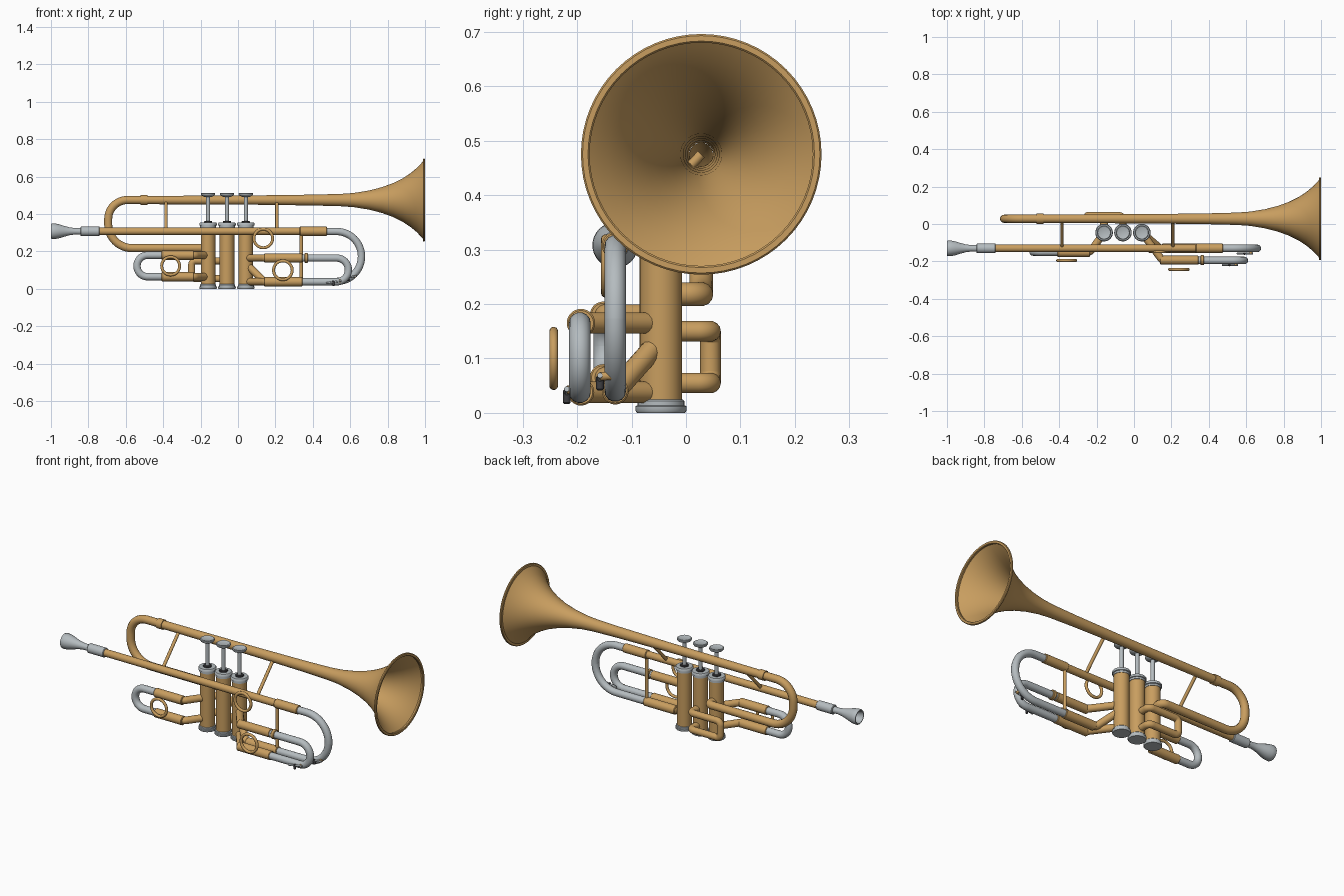
import bpy, bmesh, math
from mathutils import Vector, Matrix

old = bpy.data.objects.get("Cube")
if old:
    bpy.data.objects.remove(old)


def material(name, rgb):
    m = bpy.data.materials.new(name)
    m.use_nodes = True
    m.diffuse_color = (*rgb, 1)
    m.node_tree.nodes["Principled BSDF"].inputs["Base Color"].default_value = (*rgb, 1)
    return m


BRASS = material("brass", (0.58, 0.34, 0.115))
SILVER = material("silver", (0.46, 0.50, 0.52))
DARK = material("dark_felt", (0.05, 0.05, 0.055))


def finish(name, mesh, mat):
    mesh.materials.clear()
    mesh.materials.append(mat)
    ob = bpy.data.objects.new(name, mesh)
    bpy.context.collection.objects.link(ob)
    bpy.ops.object.select_all(action='DESELECT')
    ob.select_set(True)
    bpy.context.view_layer.objects.active = ob
    bpy.ops.object.shade_smooth_by_angle(angle=math.radians(40))
    return ob


def lathe(name, profile, origin, mat, axis='X', steps=32):
    """Spin (distance along axis, radius) pairs around an axis."""
    bm = bmesh.new()
    verts = [bm.verts.new((r, 0, t)) for t, r in profile]
    edges = [bm.edges.new(pair) for pair in zip(verts, verts[1:])]
    bmesh.ops.spin(bm, geom=verts + edges, cent=(0, 0, 0), axis=(0, 0, 1),
                   angle=math.tau, steps=steps, use_duplicate=False)
    bmesh.ops.remove_doubles(bm, verts=bm.verts, dist=1e-5)
    bmesh.ops.recalc_face_normals(bm, faces=bm.faces)
    if axis == 'X':
        bm.transform(Matrix.Rotation(math.pi / 2, 4, 'Y'))
    bm.transform(Matrix.Translation(origin))
    mesh = bpy.data.meshes.new(name)
    bm.to_mesh(mesh)
    bm.free()
    return finish(name, mesh, mat)


def drum(name, a, b, r, origin, mat, axis='X', bevel=0.003):
    """Solid round part with softened rims."""
    return lathe(name, [(a, 0), (a, r - bevel), (a + bevel, r), (b - bevel, r),
                        (b, r - bevel), (b, 0)], origin, mat, axis)


def rounded(points, radius, steps=12):
    """Replace each inner corner of a path by an arc."""
    pts = [Vector(p) for p in points]
    out = [pts[0]]
    for a, p, b in zip(pts, pts[1:], pts[2:]):
        u, v = (a - p).normalized(), (b - p).normalized()
        half = u.angle(v) / 2
        cut = min(radius / math.tan(half), (a - p).length * 0.5, (b - p).length * 0.5)
        rad = cut * math.tan(half)
        mid = (u + v).normalized()
        centre = p + mid * (rad / math.sin(half))
        side = (u - v).normalized()
        sweep = math.pi / 2 - half
        for i in range(steps + 1):
            t = sweep * (1 - 2 * i / steps)
            out.append(centre - mid * rad * math.cos(t) + side * rad * math.sin(t))
    return out + [pts[-1]]


def tube(name, points, r, mat, bend=0.03, cyclic=False, caps=True):
    cu = bpy.data.curves.new(name, 'CURVE')
    cu.dimensions = '3D'
    cu.bevel_depth = r
    cu.bevel_resolution = 5
    cu.use_fill_caps = caps
    path = points if cyclic else rounded(points, bend)
    sp = cu.splines.new('POLY')
    sp.points.add(len(path) - 1)
    for sp_point, p in zip(sp.points, path):
        sp_point.co = (*p, 1)
    sp.use_cyclic_u = cyclic
    temp = bpy.data.objects.new(name, cu)
    bpy.context.collection.objects.link(temp)
    deps = bpy.context.evaluated_depsgraph_get()
    mesh = bpy.data.meshes.new_from_object(temp.evaluated_get(deps))
    bpy.data.objects.remove(temp)
    return finish(name, mesh, mat)


def u_bend(name, x_start, x_end, y, z_top, z_low, r, mat):
    tube(name, [(x_start, y, z_top), (x_end, y, z_top), (x_end, y, z_low), (x_start, y, z_low)],
         r, mat, bend=(z_top - z_low) / 2 - 0.0005)


def finger_ring(name, x, y, z, radius):
    pts = [(x + radius * math.cos(a), y, z + radius * math.sin(a))
           for a in (math.tau * i / 40 for i in range(40))]
    tube(name, pts, 0.008, BRASS, cyclic=True)


BELL_Y, BELL_Z = 0.028, 0.475
PIPE_Y, PIPE_Z = -0.13, 0.308
VALVE_Y = -0.046
VALVES = [-0.16, -0.059, 0.042]

# Bell, rim and bow
lathe("bell", [(-0.5, 0.022), (0.1, 0.025), (0.4, 0.029), (0.55, 0.033), (0.62, 0.038), (0.7, 0.051),
               (0.77, 0.069), (0.83, 0.091), (0.88, 0.116), (0.92, 0.142), (0.955, 0.171),
               (0.98, 0.197), (0.992, 0.211)], (0, BELL_Y, BELL_Z), BRASS, steps=64)
lathe("bell_rim", [(0.988, 0.206), (0.988, 0.218), (0.991, 0.221), (0.997, 0.221), (1.0, 0.218),
                   (1.0, 0.208), (0.997, 0.205), (0.988, 0.206)],
      (0, BELL_Y, BELL_Z), BRASS, steps=64)
tube("bell_bow", [(-0.49, BELL_Y, BELL_Z), (-0.694, BELL_Y, BELL_Z), (-0.694, BELL_Y, 0.218),
                  (-0.42, BELL_Y, 0.218)], 0.022, BRASS, bend=0.128, caps=False)
tube("bell_bow_return", [(-0.42, BELL_Y, 0.218), (VALVES[0], BELL_Y, 0.218),
                         (VALVES[0], VALVE_Y, 0.218)], 0.022, BRASS, bend=0.025)
lathe("bow_collar", [(-0.52, 0.022), (-0.52, 0.027), (-0.485, 0.027), (-0.485, 0.022)],
      (0, BELL_Y, BELL_Z), BRASS)

# Mouthpiece, receiver and lead pipe
PIPE = (0, PIPE_Y, PIPE_Z)
lathe("mouthpiece", [(-0.9, 0.006), (-0.95, 0.022), (-0.985, 0.03), (-1.0, 0.034), (-1.0, 0.039),
                     (-0.994, 0.042), (-0.975, 0.041), (-0.955, 0.037), (-0.93, 0.029),
                     (-0.9, 0.021), (-0.87, 0.017), (-0.82, 0.019)], PIPE, SILVER)
drum("mouthpiece_receiver", -0.842, -0.74, 0.026, PIPE, SILVER)
drum("lead_pipe", -0.75, 0.34, 0.02, PIPE, BRASS)
drum("lead_pipe_sleeve", 0.33, 0.475, 0.0245, PIPE, BRASS)

# Main tuning slide
u_bend("main_slide", 0.34, 0.66, PIPE_Y, PIPE_Z - 0.001, 0.04, 0.02, SILVER)
tube("main_slide_feed", [(VALVES[2], VALVE_Y, 0.135), (0.14, PIPE_Y, 0.04),
                         (0.33, PIPE_Y, 0.04)], 0.02, BRASS)
drum("main_slide_sleeve", 0.15, 0.345, 0.0245, (0, PIPE_Y, 0.04), BRASS)

# Valves
for n, x in enumerate(VALVES, 1):
    at = (x, VALVE_Y, 0)
    drum(f"valve_{n}_casing", 0.015, 0.34, 0.039, at, BRASS, 'Z')
    lathe(f"valve_{n}_bottom_cap", [(0, 0), (0, 0.044), (0.004, 0.047), (0.012, 0.047), (0.014, 0.043),
                                    (0.022, 0.043), (0.025, 0.04), (0.025, 0)], at, SILVER, 'Z')
    lathe(f"valve_{n}_top_cap", [(0.328, 0), (0.328, 0.042), (0.338, 0.042), (0.34, 0.047),
                                 (0.35, 0.047), (0.355, 0.043), (0.355, 0)], at, SILVER, 'Z')
    drum(f"valve_{n}_felt", 0.35, 0.363, 0.022, at, DARK, 'Z')
    drum(f"valve_{n}_stem", 0.355, 0.505, 0.011, at, SILVER, 'Z')
    lathe(f"valve_{n}_button", [(0.492, 0), (0.492, 0.02), (0.5, 0.035), (0.505, 0.038), (0.511, 0.038),
                                (0.514, 0.034), (0.511, 0.028), (0.511, 0)], at, SILVER, 'Z')

# First valve slide
for part, z in (("upper", 0.18), ("lower", 0.065)):
    tube(f"first_slide_{part}_feed", [(VALVES[0], VALVE_Y, z), (-0.235, -0.15, z),
                                      (-0.4, -0.15, z)], 0.02, BRASS)
    drum(f"first_slide_{part}_sleeve", -0.41, -0.235, 0.0245, (0, -0.152, z), BRASS)
u_bend("first_slide", -0.39, -0.54, -0.15, 0.18, 0.065, 0.02, SILVER)

# Second valve slide on the back
tube("second_slide", [(VALVES[1], VALVE_Y, 0.15), (VALVES[1], 0.045, 0.15), (-0.248, 0.045, 0.15),
                      (-0.248, 0.045, 0.055), (VALVES[1], 0.045, 0.055),
                      (VALVES[1], VALVE_Y, 0.055)], 0.019, BRASS, bend=0.022)

# Third valve slide
for part, z, r in (("upper", 0.165, 0.0235), ("lower", 0.038, 0.0245)):
    tube(f"third_slide_{part}_feed", [(VALVES[2], VALVE_Y, z), (0.15, -0.193, z),
                                      (0.33, -0.193, z)], 0.02, BRASS)
    drum(f"third_slide_{part}_sleeve", 0.14, 0.345, r, (0, -0.193, z), BRASS)
drum("third_slide_collar", 0.355, 0.375, 0.026, (0, -0.193, 0.165), BRASS)
u_bend("third_slide", 0.33, 0.59, -0.195, 0.165, 0.038, 0.02, SILVER)

# Finger rings
finger_ring("first_slide_ring", -0.36, -0.195, 0.123, 0.048)
finger_ring("third_slide_ring", 0.24, -0.243, 0.1, 0.05)
finger_ring("lead_pipe_ring", 0.135, -0.148, 0.27, 0.05)

# Braces
for part, x in (("rear", -0.385), ("front", 0.208)):
    tube(f"{part}_brace", [(x, BELL_Y, BELL_Z), (x, PIPE_Y, PIPE_Z)], 0.009, BRASS)
tube("slide_brace", [(0.338, PIPE_Y, PIPE_Z), (0.338, PIPE_Y, 0.04)], 0.009, BRASS)

# Water keys
for part, x, y, z in (("third", 0.47, -0.219, 0.03), ("main", 0.55, -0.158, 0.055)):
    tube(f"{part}_water_key_lever", [(x, y, z), (x + 0.085, y, z + 0.014)], 0.005, SILVER)
    drum(f"{part}_water_key_pad", z - 0.014, z + 0.014, 0.007, (x + 0.04, y, 0), DARK, 'Z')
    tube(f"{part}_water_key_pivot", [(x + 0.075, y, z + 0.012), (x + 0.075, y + 0.03, z + 0.014)],
         0.008, BRASS)
